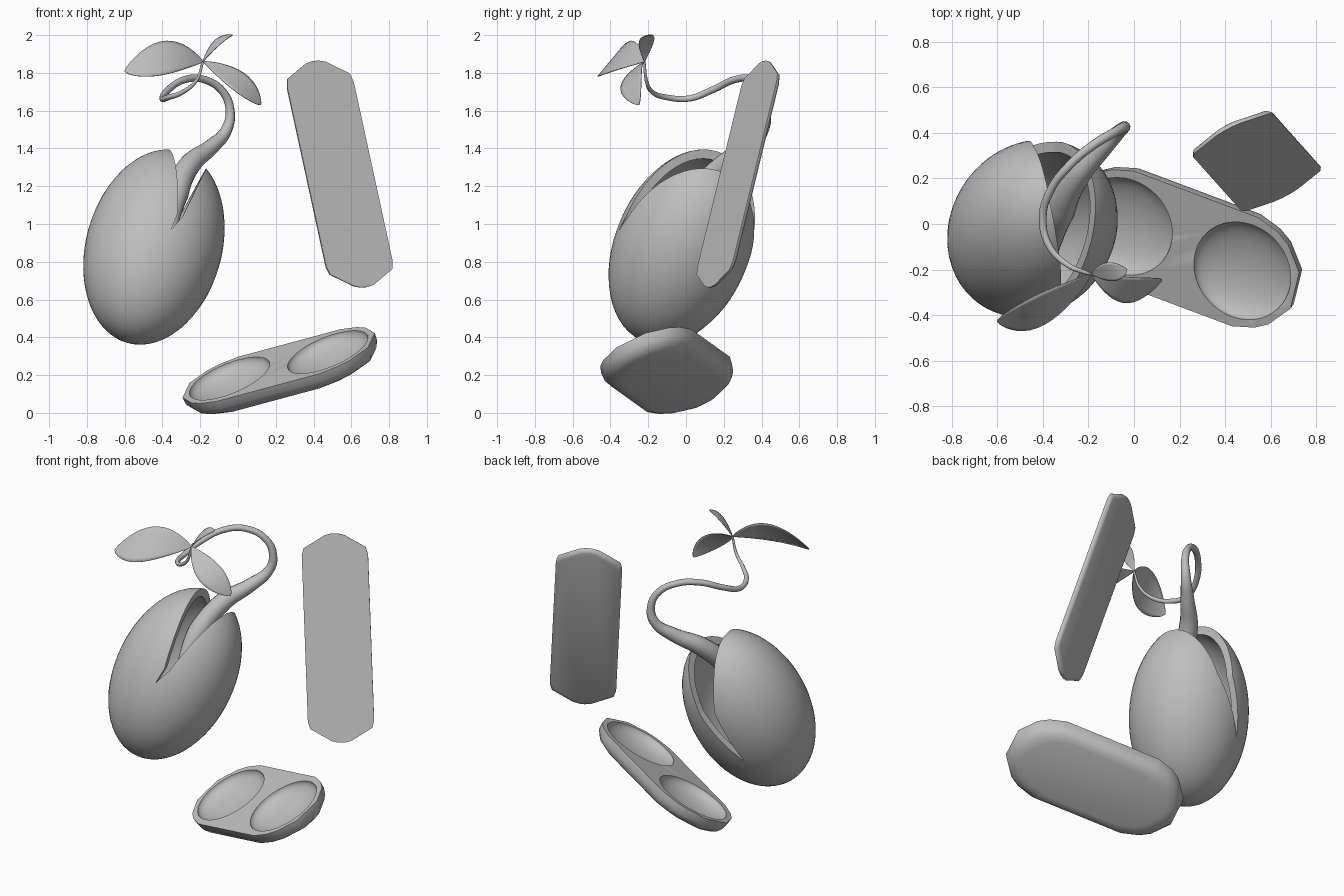
import bpy, bmesh
from math import sin, cos, pi, radians
from mathutils import Vector, Matrix

if "Cube" in bpy.data.objects:
    bpy.data.objects.remove(bpy.data.objects["Cube"])

grey = bpy.data.materials.new("plain_grey")
grey.use_nodes = True
tone = (0.52, 0.52, 0.52, 1)
grey.diffuse_color = tone
grey.node_tree.nodes["Principled BSDF"].inputs["Base Color"].default_value = tone


def frame(origin, x_axis, z_axis):
    """Matrix placing local axes at origin; x is squared up against z."""
    z = Vector(z_axis).normalized()
    x = Vector(x_axis)
    x = (x - z * x.dot(z)).normalized()
    m = Matrix((x, z.cross(x), z)).transposed().to_4x4()
    m.translation = Vector(origin)
    return m


def finish(name, bm, matrix=Matrix()):
    bm.transform(matrix)
    bmesh.ops.recalc_face_normals(bm, faces=bm.faces[:])
    me = bpy.data.meshes.new(name)
    bm.to_mesh(me)
    bm.free()
    me.materials.append(grey)
    ob = bpy.data.objects.new(name, me)
    bpy.context.collection.objects.link(ob)
    return ob


def activate(ob):
    bpy.ops.object.select_all(action='DESELECT')
    ob.select_set(True)
    bpy.context.view_layer.objects.active = ob


def smooth(ob, angle=35):
    activate(ob)
    bpy.ops.object.shade_smooth_by_angle(angle=radians(angle))


def cut(ob, cutter):
    mod = ob.modifiers.new("cut", 'BOOLEAN')
    mod.operation, mod.solver, mod.object = 'DIFFERENCE', 'EXACT', cutter
    activate(ob)
    bpy.ops.object.modifier_apply(modifier=mod.name)
    bpy.data.objects.remove(cutter)


def ellipsoid(name, size, matrix, offset=(0, 0, 0)):
    bm = bmesh.new()
    bmesh.ops.create_uvsphere(bm, u_segments=48, v_segments=32, radius=1)
    m = Matrix.Translation(offset) @ Matrix.Diagonal((*size, 1))
    return finish(name, bm, matrix @ m)


def stack(name, outline, rings, matrix):
    """Closed body from inset copies of an outline: rings are (inset, z)."""
    bm = bmesh.new()
    loops = [[bm.verts.new((x - inset * x / abs(x), y - inset * y / abs(y), z))
              for x, y in outline] for inset, z in rings]
    n = len(outline)
    for low, high in zip(loops, loops[1:]):
        for i in range(n):
            j = (i + 1) % n
            bm.faces.new((low[i], low[j], high[j], high[i]))
    bm.faces.new(loops[0])
    bm.faces.new(loops[-1])
    return finish(name, bm, matrix)


def mirrored(quarter):
    """Full outline from the points of its first quadrant."""
    half = quarter + [(-x, y) for x, y in reversed(quarter)]
    return half + [(-x, -y) for x, y in reversed(half)][::-1]


# Hollow seed shell, split by a wedge that opens towards the top
seed = frame((-0.445, -0.02, 0.878), (0.95, 0.2, 0), (0.25, 0.38, 0.9))
shell = ellipsoid("seed_shell", (0.36, 0.357, 0.55), seed)
cut(shell, ellipsoid("hollow", (0.315, 0.312, 0.5), seed))
bm = bmesh.new()
ends = []
for y, x, z, left in ((-0.6, 0.06, 0.02, 0.0), (0.6, -0.09, -0.18, -0.04)):
    ends.append([bm.verts.new(p) for p in
                 ((x, y, z), (0.11, y, 0.3), (0.19, y, 0.7), (-0.1, y, 0.7), (left, y, 0.3))])
for i in range(5):
    j = (i + 1) % 5
    bm.faces.new((ends[0][i], ends[0][j], ends[1][j], ends[1][i]))
bm.faces.new(ends[0])
bm.faces.new(ends[1])
bmesh.ops.triangulate(bm, faces=bm.faces[:])
cut(shell, finish("wedge", bm, seed))
smooth(shell)

# Curling stem, thick inside the seed and thin at the leaves
path = [(-.355, -.13, .93, .02), (-.325, .05, 1.16, .065), (-.25, .21, 1.32, .057),
        (-.14, .33, 1.41, .042), (-.06, .41, 1.5, .03), (-.042, .425, 1.6, .024),
        (-.08, .405, 1.7, .021), (-.18, .345, 1.765, .02), (-.28, .26, 1.765, .019),
        (-.37, .14, 1.71, .018), (-.4, .02, 1.665, .017), (-.37, -.1, 1.67, .015),
        (-.29, -.18, 1.7, .012), (-.22, -.21, 1.76, .009), (-.185, -.22, 1.86, .006)]
curve = bpy.data.curves.new("stem", 'CURVE')
curve.dimensions = '3D'
curve.bevel_depth = 1
curve.bevel_resolution = 4
curve.resolution_u = 6
curve.use_fill_caps = True
spline = curve.splines.new('BEZIER')
spline.bezier_points.add(len(path) - 1)
for point, (x, y, z, r) in zip(spline.bezier_points, path):
    point.co = (x, y, z)
    point.radius = r
    point.handle_left_type = point.handle_right_type = 'AUTO'
curve.materials.append(grey)
stem = bpy.data.objects.new("stem", curve)
bpy.context.collection.objects.link(stem)
activate(stem)
bpy.ops.object.convert(target='MESH')
smooth(bpy.context.object, 60)


def leaf(name, tip, edge_a, edge_b):
    """Curved blade from the stem end to tip, through two mid edge points."""
    base, tip, a, b = map(Vector, ((-0.185, -0.22, 1.86), tip, edge_a, edge_b))
    middle, across = (a + b) / 2, (a - b) / 2
    bend = middle * 2 - (base + tip) / 2
    bm = bmesh.new()
    rows = []
    for i in range(21):
        t = (1 - cos(pi * i / 20)) / 2
        spine = base * (1 - t) ** 2 + bend * 2 * t * (1 - t) + tip * t * t
        wide = across * max(sin(pi * t ** 1.15), 0.005) ** 0.7
        rows.append([bm.verts.new(spine + wide * k / 4) for k in range(-4, 5)])
    for p, q in zip(rows, rows[1:]):
        for k in range(8):
            bm.faces.new((p[k], p[k + 1], q[k + 1], q[k]))
    ob = finish(name, bm)
    mod = ob.modifiers.new("thickness", 'SOLIDIFY')
    mod.thickness, mod.offset = 0.004, 0
    smooth(ob, 60)


leaf("leaf_large", (-.6, -.425, 1.81), (-.38, -.29, 1.97), (-.39, -.44, 1.79))
leaf("leaf_middle", (.12, -.25, 1.63), (.03, -.235, 1.8), (-.05, -.345, 1.73))
leaf("leaf_small", (-.03, -.2, 2.0), (-.125, -.17, 1.97), (-.09, -.25, 1.955))

# Leaning board: flat front, rounded back
board = stack("board", mirrored([(0.2, 0.5), (0.187, 0.545), (0.06, 0.62), (0.02, 0.63)]),
              [(0, 0), (0, -0.006), (0.004, -0.016), (0.012, -0.023), (0.019, -0.026)],
              frame((0.54, 0.27, 1.265), (0.34, 0.18, 0.03), (0.43, -0.85, 0.30)))
smooth(board, 40)

# Tilted tray with two round hollows and a rounded underside
tray_frame = frame((0.215, -0.108, 0.252), (0.907, -0.34, 0.244), (-0.362, -0.343, 0.867))
tray = stack("tray", mirrored([(0.54, 0.09), (0.46, 0.2), (0.4, 0.24), (0.3, 0.272)]),
             [(0, 0), (0.003, -0.045), (0.02, -0.08), (0.045, -0.098), (0.075, -0.107)],
             tray_frame)
for side in (-1, 1):
    cut(tray, ellipsoid("hollow", (0.228, 0.228, 0.085), tray_frame, (side * 0.286, 0, 0)))
smooth(tray, 40)
